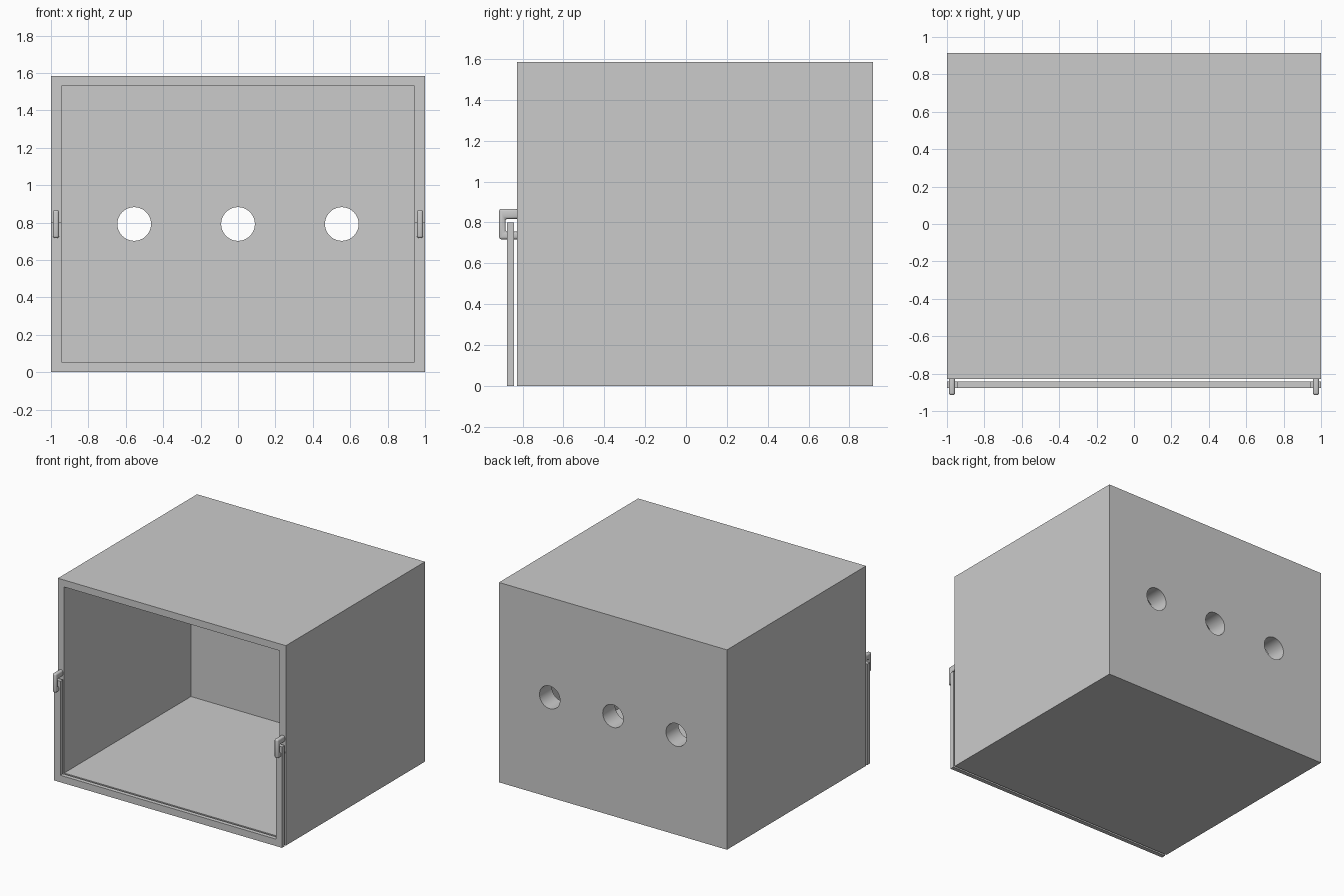
import bpy
from mathutils import Vector

cube = bpy.data.objects.get("Cube")
if cube:
    bpy.data.objects.remove(cube, do_unlink=True)

grey = bpy.data.materials.new("light grey")
grey.use_nodes = True
grey.diffuse_color = (0.6, 0.6, 0.6, 1)
grey.node_tree.nodes["Principled BSDF"].inputs["Base Color"].default_value = (0.6, 0.6, 0.6, 1)

WALL = 0.055
FRONT, BACK, INNER_BACK = -0.828, 0.915, 0.76
HEIGHT = 1.585


def box(name, low, high):
    low, high = Vector(low), Vector(high)
    bpy.ops.mesh.primitive_cube_add(size=1, location=(low + high) / 2)
    ob = bpy.context.object
    ob.name = name
    ob.scale = high - low
    bpy.ops.object.transform_apply(location=False, rotation=False, scale=True)
    ob.data.materials.append(grey)
    return ob


def apply(ob, mod):
    bpy.context.view_layer.objects.active = ob
    bpy.ops.object.modifier_apply(modifier=mod.name)


def cut(ob, cutter):
    mod = ob.modifiers.new("cut", 'BOOLEAN')
    mod.operation = 'DIFFERENCE'
    mod.solver = 'EXACT'
    mod.object = cutter
    apply(ob, mod)
    bpy.data.objects.remove(cutter, do_unlink=True)


def extrude_profile(name, points, x0, x1):
    # Prism along x from a (y, z) outline
    n = len(points)
    verts = [(x, y, z) for x in (x0, x1) for y, z in points]
    faces = [tuple(range(n))[::-1], tuple(range(n, 2 * n))]
    faces += [(i, (i + 1) % n, (i + 1) % n + n, i + n) for i in range(n)]
    mesh = bpy.data.meshes.new(name)
    mesh.from_pydata(verts, [], faces)
    mesh.materials.append(grey)
    ob = bpy.data.objects.new(name, mesh)
    bpy.context.collection.objects.link(ob)
    bpy.ops.object.select_all(action='DESELECT')
    ob.select_set(True)
    bpy.context.view_layer.objects.active = ob
    bpy.ops.object.mode_set(mode='EDIT')
    bpy.ops.mesh.select_all(action='SELECT')
    bpy.ops.mesh.normals_make_consistent(inside=False)
    bpy.ops.object.mode_set(mode='OBJECT')
    return ob


# Open-fronted case with a thick back wall
case = box("case", (-1, FRONT, 0), (1, BACK, HEIGHT))
cut(case, box("cavity", (-1 + WALL, FRONT - 0.2, WALL),
              (1 - WALL, INNER_BACK, HEIGHT - WALL)))

# Three round holes through the back wall
for x in (-0.555, 0, 0.555):
    bpy.ops.mesh.primitive_cylinder_add(vertices=48, radius=0.09, depth=0.6,
                                        location=(x, BACK, HEIGHT / 2),
                                        rotation=(1.570796, 0, 0))
    cut(case, bpy.context.object)
bpy.ops.object.select_all(action='DESELECT')
case.select_set(True)
bpy.context.view_layer.objects.active = case
bpy.ops.object.shade_smooth_by_angle(angle=0.5)

# U-shaped half frame standing just in front of the opening
frame = box("front_frame", (-1, -0.876, 0), (1, -0.843, 0.8))
cut(frame, box("frame_opening", (-1 + WALL, -1, WALL), (1 - WALL, -0.7, 1)))

# Rounded hooks holding the frame to the case
root = FRONT + 0.03
hook_outline = [(root, 0.867), (-0.915, 0.867), (-0.915, 0.717), (root, 0.717),
                (root, 0.755), (-0.884, 0.755), (-0.884, 0.818), (root, 0.818)]
for side, name in ((1, "left_hook"), (-1, "right_hook")):
    hook = extrude_profile(name, hook_outline, side * 0.957, side * 0.99)
    bevel = hook.modifiers.new("rounding", 'BEVEL')
    bevel.width = 0.012
    bevel.segments = 3
    apply(hook, bevel)
    bpy.ops.object.shade_smooth_by_angle(angle=0.6)
